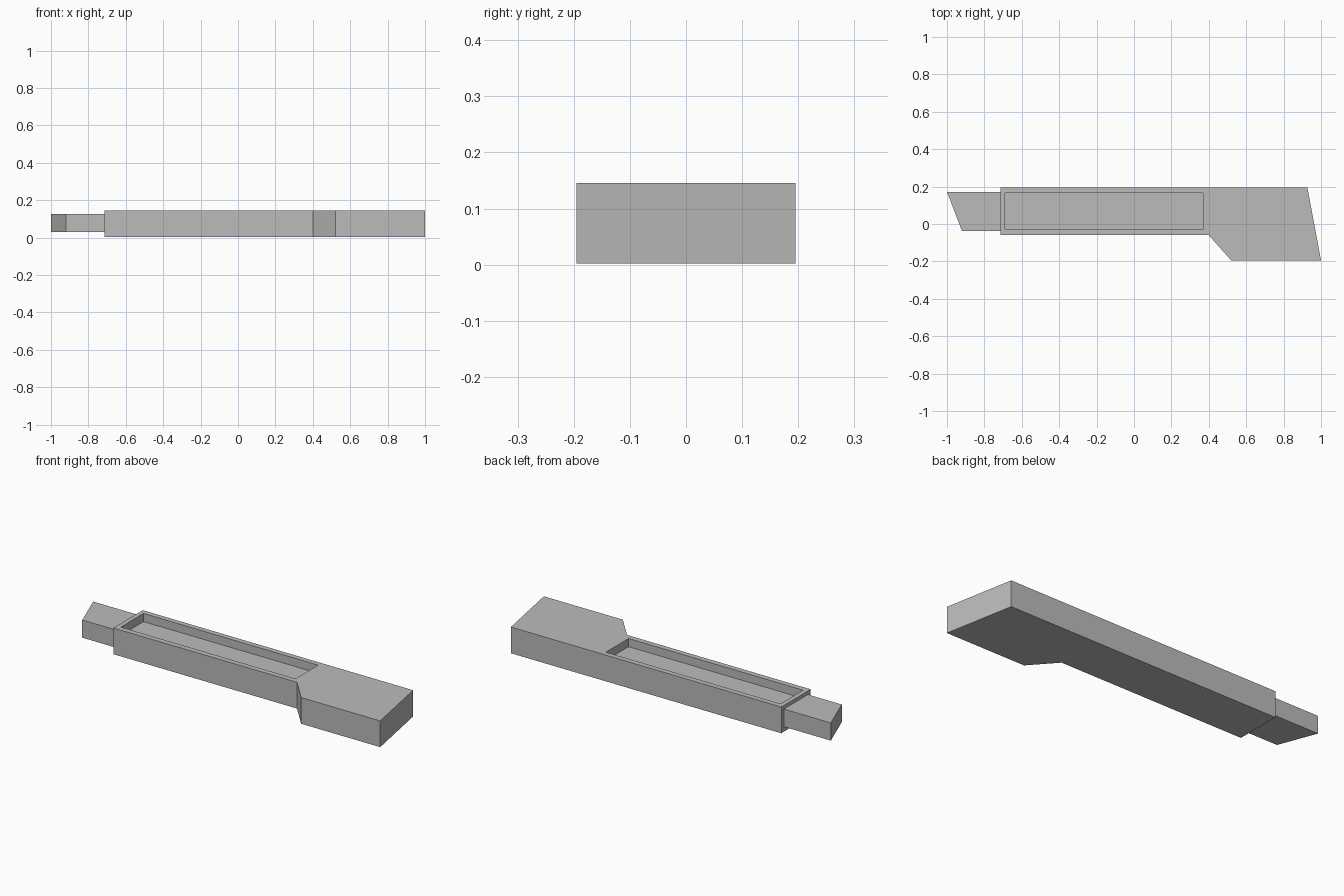
import bpy

if "Cube" in bpy.data.objects:
    bpy.data.objects.remove(bpy.data.objects["Cube"])

grey = bpy.data.materials.new("plain grey")
grey.diffuse_color = (0.5, 0.5, 0.5, 1)
grey.use_nodes = True
grey.node_tree.nodes["Principled BSDF"].inputs["Base Color"].default_value = grey.diffuse_color


def prism(name, outline, z0, z1):
    """Extrude a counter-clockwise xy outline from z0 to z1."""
    n = len(outline)
    verts = [(x, y, z) for z in (z0, z1) for x, y in outline]
    faces = [tuple(reversed(range(n))), tuple(range(n, 2 * n))]
    faces += [(i, (i + 1) % n, n + (i + 1) % n, n + i) for i in range(n)]
    mesh = bpy.data.meshes.new(name)
    mesh.from_pydata(verts, [], faces)
    mesh.materials.append(grey)
    obj = bpy.data.objects.new(name, mesh)
    bpy.context.collection.objects.link(obj)
    return obj


# Main body with the wider angled end
body = prism("body", [(-0.715, -0.06), (0.40, -0.06), (0.52, -0.195),
                      (1.0, -0.195), (0.927, 0.195), (-0.715, 0.195)],
             0.002, 0.146)

# Shallow rectangular recess in the top
cutter = prism("recess_cutter", [(-0.69, -0.03), (0.37, -0.03),
                                 (0.37, 0.166), (-0.69, 0.166)], 0.101, 0.25)
cutter.hide_render = True
cut = body.modifiers.new("recess", 'BOOLEAN')
cut.operation = 'DIFFERENCE'
cut.solver = 'EXACT'
cut.object = cutter
bpy.context.view_layer.objects.active = body
body.select_set(True)
bpy.ops.object.modifier_apply(modifier=cut.name)
bpy.data.objects.remove(cutter)

# Narrow slanted tongue on the left end
prism("tongue", [(-1.0, 0.172), (-0.92, -0.037),
                 (-0.715, -0.037), (-0.715, 0.172)], 0.029, 0.126)
